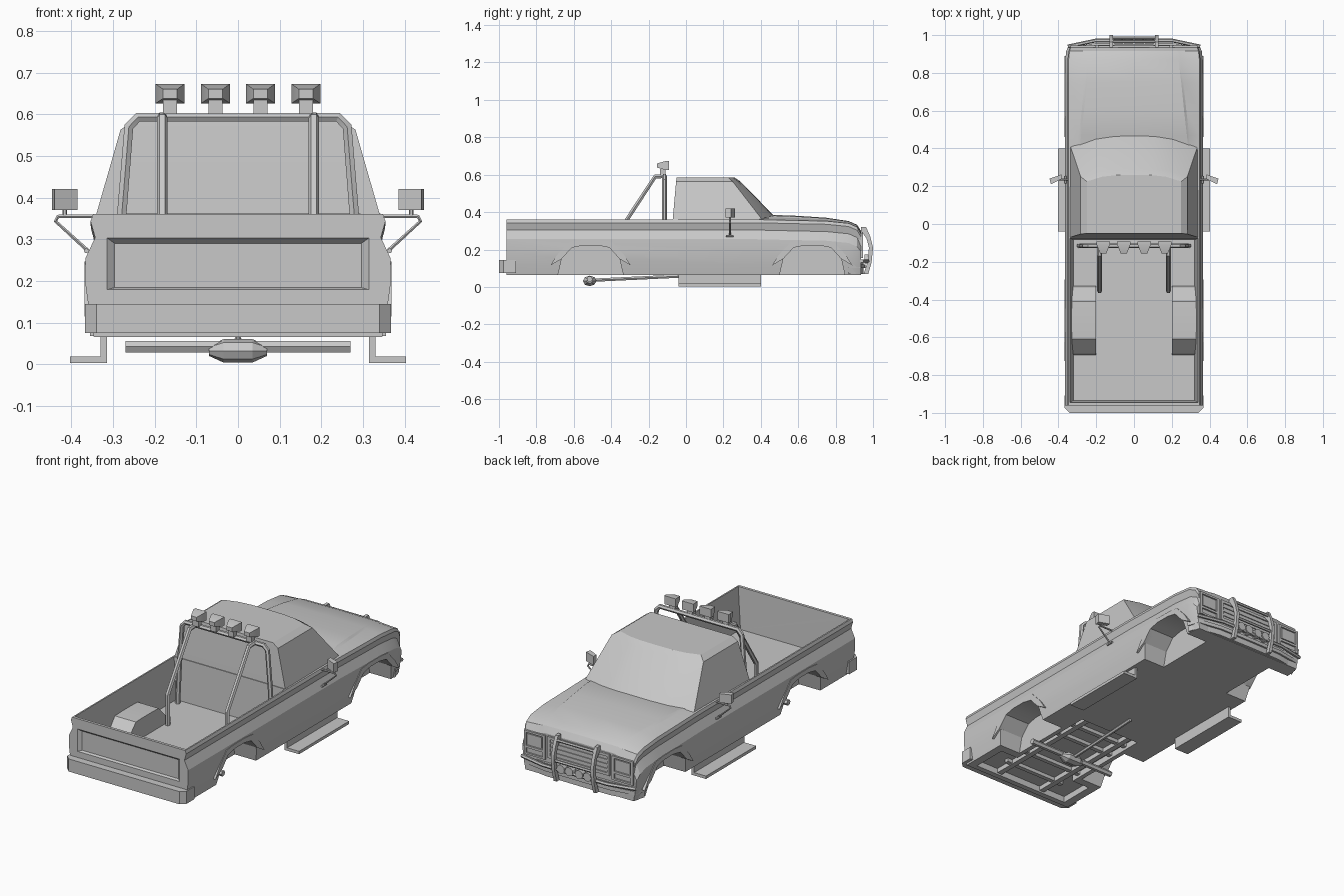
import bpy, bmesh, math
from mathutils import Vector

if "Cube" in bpy.data.objects:
    bpy.data.objects.remove(bpy.data.objects["Cube"])

GREY = (0.58, 0.58, 0.58, 1)
paint = bpy.data.materials.new("plain grey")
paint.use_nodes = True
paint.diffuse_color = GREY
paint.node_tree.nodes["Principled BSDF"].inputs["Base Color"].default_value = GREY


def select(ob):
    bpy.ops.object.select_all(action="DESELECT")
    ob.select_set(True)
    bpy.context.view_layer.objects.active = ob


def loft(name, rings):
    """Skin a list of equal-length closed rings and cap both ends."""
    bm = bmesh.new()
    vs = [[bm.verts.new(p) for p in r] for r in rings]
    n = len(vs[0])
    for a, b in zip(vs, vs[1:]):
        for i in range(n):
            j = (i + 1) % n
            bm.faces.new((a[i], a[j], b[j], b[i]))
    bm.faces.new(vs[0])
    bm.faces.new(vs[-1])
    bmesh.ops.recalc_face_normals(bm, faces=bm.faces)
    me = bpy.data.meshes.new(name)
    bm.to_mesh(me)
    bm.free()
    me.materials.append(paint)
    ob = bpy.data.objects.new(name, me)
    bpy.context.collection.objects.link(ob)
    return ob


def prism(name, pts, axis, a, b):
    """Extrude a 2D outline along x, y or z from a to b."""
    k = "xyz".index(axis)
    return loft(name, [[p[:k] + (t,) + p[k:] for p in pts] for t in (a, b)])


def box(name, x0, x1, y0, y1, z0, z1):
    return prism(name, [(x0, y0), (x1, y0), (x1, y1), (x0, y1)], "z", z0, z1)


def rect(hx, z0, z1, y):
    return [(-hx, y, z0), (hx, y, z0), (hx, y, z1), (-hx, y, z1)]


def tube(name, pts, r):
    cu = bpy.data.curves.new(name, "CURVE")
    cu.dimensions = "3D"
    cu.bevel_depth, cu.bevel_resolution, cu.use_fill_caps = r, 1, True
    sp = cu.splines.new("POLY")
    sp.points.add(len(pts) - 1)
    for p, co in zip(sp.points, pts):
        p.co = (*co, 1)
    cu.materials.append(paint)
    ob = bpy.data.objects.new(name, cu)
    bpy.context.collection.objects.link(ob)
    select(ob)
    bpy.ops.object.convert(target="MESH")
    return ob


def disc(name, x, y0, y1, z, r, n=12):
    ang = [2 * math.pi * i / n for i in range(n)]
    return prism(name, [(x + r * math.cos(a), z + r * math.sin(a)) for a in ang], "y", y0, y1)


def boolean(ob, tool, op="DIFFERENCE"):
    m = ob.modifiers.new("b", "BOOLEAN")
    m.object, m.operation, m.solver = tool, op, "EXACT"
    select(ob)
    bpy.ops.object.modifier_apply(modifier="b")
    bpy.data.objects.remove(tool)


def mirrored(half):
    return half + [(-p[0],) + p[1:] for p in reversed(half) if p[0] > 1e-6]


# Body: cross-sections along y (position, width factor, shoulder, crease x, crown)
def section(y, s, sh, cx, cr):
    rise = cr - sh
    half = [(0, .065), (.346, .065), (.356, .117), (.366, .19), (.366, sh - .105),
            (.343, sh - .056), (.354, sh - .017), (.348, sh),
            (cx + .012, sh + .5 * rise), (cx, sh + .85 * rise), (0, cr)]
    return mirrored([(x * s, y, z) for x, z in half])


body = loft("body", [section(*s) for s in (
    (-.96, 1, .36, .29, .36), (.38, 1, .36, .29, .362), (.47, 1, .358, .28, .385),
    (.6, 1, .355, .265, .38), (.75, 1, .352, .25, .37), (.87, .995, .34, .237, .352),
    (.915, .98, .32, .23, .332), (.935, .96, .285, .225, .3))])


# Load bed
def bed_ring(x, y0, y1, z):
    return [(-x, y0, z), (x, y0, z), (x, y1, z), (-x, y1, z)]


boolean(body, loft("bed_cut", [bed_ring(.32, -.935, -.085, .13), bed_ring(.341, -.945, -.075, .37)]))
boolean(body, loft("gate_cut", [rect(.32, .177, .307, -.965), rect(.296, .184, .29, -.945)]))
boolean(body, box("under_cut", -.3, .3, -.93, -.73, .03, .1))
boolean(body, box("under_cut", -.19, .19, -.735, -.2, .03, .1))

# Wheel wells, bed humps and arch lips
OPEN = [(.18, .04), (.155, .15), (.1, .21), (.04, .222)]
LIP = [(.215, .115), (.18, .17), (.115, .24), (.05, .247)]
HUMP = [(.19, .1), (.175, .16), (.1, .238), (.04, .24)]


def arch(pts, c):
    return [(c + y, z) for y, z in pts] + [(c - y, z) for y, z in reversed(pts)]


for c in (-.51, .675):
    for s in (-1, 1):
        if c < 0:
            boolean(body, prism("hump", arch(HUMP, c), "x", s * .2, s * .335), "UNION")
        boolean(body, prism("well", arch(OPEN, c), "x", s * .215, s * .5))
        name = ("rear" if c < 0 else "front") + "_arch_lip"
        prism(name, arch(OPEN[1:], c) + arch(LIP, c)[::-1], "x", s * .335, s * .369)


# Cab: base, eaves and roof rings
def cab_ring(z, front, back):
    return mirrored([(x, y, z) for x, y in front + [back]])


loft("cab", [
    cab_ring(.35, [(0, .5), (.1, .495), (.2, .475), (.338, .415)], (.343, -.072)),
    cab_ring(.563, [(0, .292), (.1, .29), (.19, .28), (.282, .25)], (.282, -.053)),
    cab_ring(.585, [(0, .26), (.1, .258), (.17, .25), (.25, .225)], (.25, -.05))])

# Rear bumper
prism("rear_bumper", mirrored([(.34, -1.0), (.367, -.975), (.367, -.908), (.345, -.908), (.345, -.955)]),
      "z", .075, .145)

# Front bumper with a ridge
for name, z0, z1, d in (("front_bumper", .068, .14, 0), ("bumper_ridge", .1, .12, .01)):
    prism(name, mirrored([(0, .95 + d), (.2, .948 + d), (.335 + d / 2, .925 + d),
                          (.355 + d / 2, .87), (.33, .87), (.33, .91)]), "z", z0, z1)

# Grille and headlights
grille = box("grille", -.19, .19, .92, .945, .17, .29)
boolean(grille, box("grille_cut", -.175, .175, .938, .96, .185, .275))
for i in range(3):
    box("grille_slat", -.175, .175, .93, .943, .2 + i * .025, .207 + i * .025)
for s in (-1, 1):
    bezel = box("headlight_bezel", s * .205, s * .335, .9, .945, .155, .288)
    boolean(bezel, box("lamp_cut", s * .22, s * .322, .936, .96, .205, .277))
    boolean(bezel, box("signal_cut", s * .22, s * .322, .936, .96, .165, .192))
    box("headlight", s * .228, s * .314, .93, .941, .212, .27)

# Bull bar
for s in (-1, 1):
    prism("bull_bar_upright", [(.935, .32), (.963, .32), (.985, .27), (1, .21), (.992, .13), (.975, .07),
                               (.95, .07), (.97, .13), (.978, .21), (.965, .26), (.935, .3)],
          "x", s * .112, s * .13)
    for x in (.03, .082):
        disc("fog_lamp", s * x, .955, .985, .15, .024)
for z, y in ((.295, .965), (.19, .985)):
    tube("bull_bar_rail", [(-.12, y, z), (.12, y, z)], .008)
tube("bull_bar_lower", [(-.35, .94, .138), (-.2, .972, .138), (.2, .972, .138), (.35, .94, .138)], .01)

# Roll bar with lamps
tube("roll_hoop", [(-.29, -.115, .13), (-.279, -.115, .36), (-.262, -.115, .57), (-.24, -.115, .593),
                   (.24, -.115, .593), (.262, -.115, .57), (.279, -.115, .36), (.29, -.115, .13)], .013)
for s in (-1, 1):
    x = s * .182
    tube("roll_brace", [(x, -.115, .593), (x, -.165, .59), (x, -.355, .3), (x, -.355, .13)], .013)
    for c in (s * .054, s * .163):
        box("lamp_stand", c - .017, c + .017, -.14, -.11, .6, .635)
        rings = [[(x + c, y, z) for x, y, z in r] for r in
                 (rect(.017, .638, .66, -.155), rect(.035, .626, .673, -.11), rect(.035, .626, .673, -.092))]
        loft("roof_lamp", rings)

# Mirrors and side steps
for s in (-1, 1):
    tube("mirror_bracket", [(s * .345, .235, .355), (s * .432, .235, .355), (s * .438, .235, .343),
                            (s * .36, .235, .272)], .005)
    tube("mirror_post", [(s * .416, .235, .355), (s * .416, .235, .38)], .005)
    tube("bracket_foot", [(s * .364, .215, .272), (s * .364, .255, .272)], .006)
    prism("mirror", [(s * .385, .262), (s * .447, .24), (s * .44, .21), (s * .385, .237)], "z", .37, .42)
    prism("side_step", [(s * .315, .003), (s * .403, .003), (s * .403, .019), (s * .33, .019),
                        (s * .33, .068), (s * .315, .068)], "y", -.04, .4)

# Chassis rails, rear axle and drive shaft
for s in (-1, 1):
    box("chassis_rail", s * .13, s * .16, -.93, -.2, .075, .105)
for y in (-.82, -.68, -.42, -.3):
    box("cross_member", -.19, .19, y - .012, y + .012, .08, .105)
tube("rear_axle", [(-.27, -.515, .042), (.27, -.515, .042)], .016)
ball = [(.07, .012), (.035, .028), (-.035, .028), (-.07, .012)]
loft("differential", [[(x, -.515 + r * 1.3 * math.cos(a), .032 + r * math.sin(a))
                       for a in [math.pi * i / 4 for i in range(8)]] for x, r in ball])
tube("drive_shaft", [(0, -.5, .036), (0, -.03, .058)], .01)

# Shading
for ob in bpy.context.scene.objects:
    if ob.type == "MESH" and paint.name in ob.data.materials:
        select(ob)
        bpy.ops.object.shade_smooth_by_angle(angle=math.radians(22))
